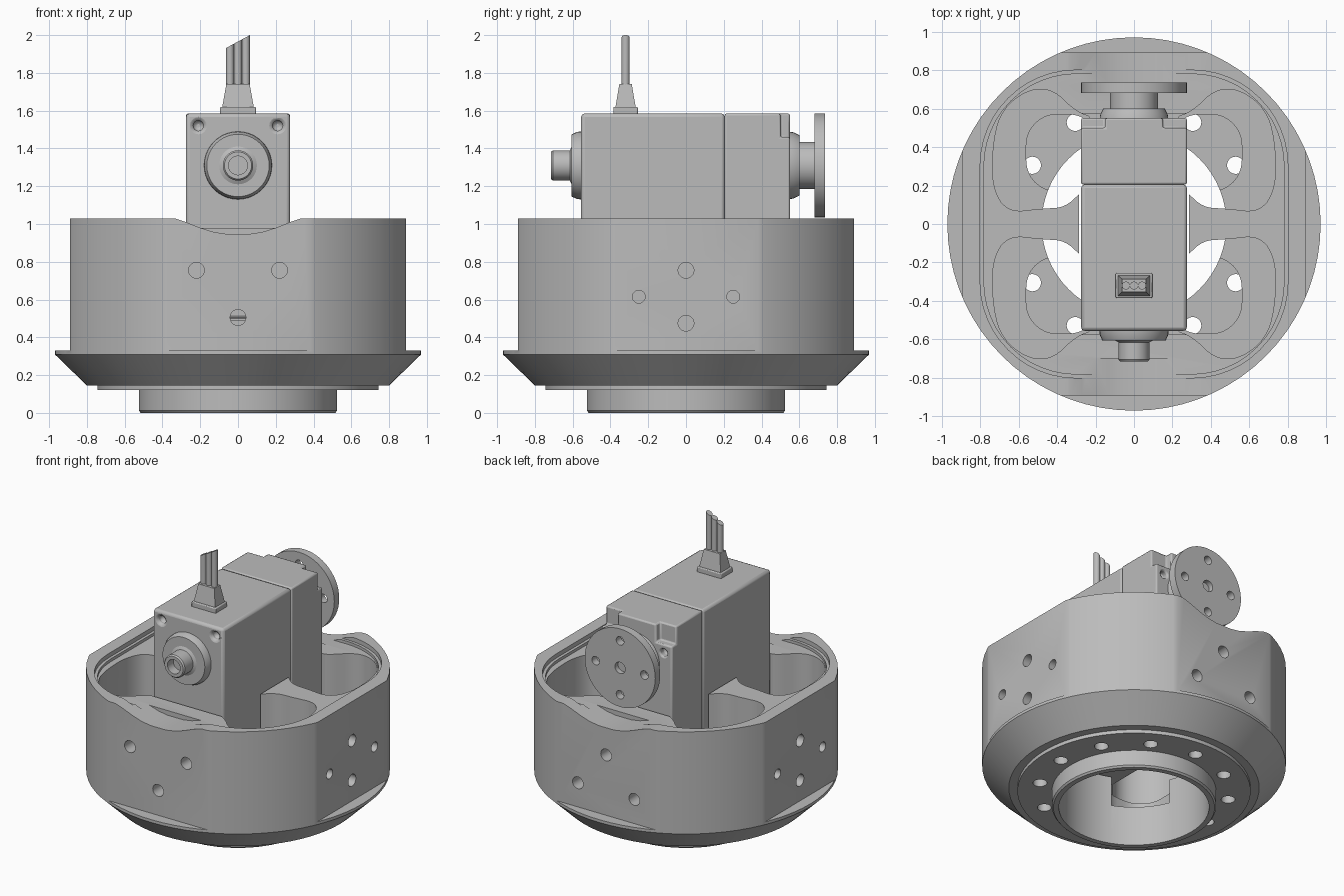
import bpy, bmesh
from math import sin, cos, pi

cube = bpy.data.objects.get("Cube")
if cube:
    bpy.data.objects.remove(cube, do_unlink=True)

grey = bpy.data.materials.new("plain grey")
grey.use_nodes = True
grey.diffuse_color = (0.5, 0.5, 0.5, 1)
grey.node_tree.nodes["Principled BSDF"].inputs["Base Color"].default_value = (0.5, 0.5, 0.5, 1)


def place(u, v, h, axis, origin):
    p = {"Z": (u, v, h), "Y": (v, h, u), "X": (h, u, v)}[axis]
    return [a + b for a, b in zip(p, origin)]


def loft(name, rings, axis="Z", origin=(0, 0, 0)):
    """Skin equal-length outlines [(points, height), ...] and cap both ends."""
    bm = bmesh.new()
    loops = [[bm.verts.new(place(u, v, h, axis, origin)) for u, v in pts] for pts, h in rings]
    n = len(loops[0])
    for a, b in zip(loops, loops[1:]):
        for i in range(n):
            j = (i + 1) % n
            bm.faces.new((a[i], a[j], b[j], b[i]))
    bm.faces.new(loops[0][::-1])
    bm.faces.new(loops[-1])
    bmesh.ops.recalc_face_normals(bm, faces=bm.faces)
    me = bpy.data.meshes.new(name)
    bm.to_mesh(me)
    bm.free()
    me.materials.append(grey)
    ob = bpy.data.objects.new(name, me)
    bpy.context.collection.objects.link(ob)
    return ob


def circle(r, n):
    return [(r * cos(2 * pi * i / n), r * sin(2 * pi * i / n)) for i in range(n)]


def lathe(name, profile, axis="Z", origin=(0, 0, 0), n=32):
    return loft(name, [(circle(r, n), h) for r, h in profile], axis, origin)


def prism(name, pts, lo, hi, axis="Z"):
    return loft(name, [(pts, lo), (pts, hi)], axis)


def rect(x0, x1, y0, y1):
    return [(x0, y0), (x1, y0), (x1, y1), (x0, y1)]


def rounded(x0, x1, y0, y1, r, n=8):
    pts = []
    for k, (cx, cy) in enumerate(rect(x0 + r, x1 - r, y0 + r, y1 - r)):
        for i in range(n + 1):
            a = pi + k * pi / 2 + i * pi / 2 / n
            pts.append((cx + r * cos(a), cy + r * sin(a)))
    return pts


def soften(pts, times=2):
    for _ in range(times):
        out = []
        for (ax, ay), (bx, by) in zip(pts, pts[1:] + pts[:1]):
            out += [(ax * .75 + bx * .25, ay * .75 + by * .25),
                    (ax * .25 + bx * .75, ay * .25 + by * .75)]
        pts = out
    return pts


def cut(target, cutter):
    cutter.hide_render = True
    mod = target.modifiers.new("cut", "BOOLEAN")
    mod.operation, mod.solver, mod.object = "DIFFERENCE", "EXACT", cutter
    bpy.context.view_layer.objects.active = target
    bpy.ops.object.modifier_apply(modifier=mod.name)
    bpy.data.objects.remove(cutter, do_unlink=True)


def drill(target, r, axis, origin, length, n=20):
    cut(target, lathe("drill", [(r, 0), (r, length)], axis, origin, n))


def bevel(ob, width, segments=2):
    mod = ob.modifiers.new("soft edges", "BEVEL")
    mod.width, mod.segments, mod.limit_method = width, segments, "ANGLE"


# Housing: flange and drum turned in one piece, then four flats
housing = lathe("housing", [(.515, 0), (.525, .012), (.525, .12), (.745, .12), (.745, .145),
                            (.8, .145), (.97, .31), (.97, 1.03)], n=72)
for lo, hi in ((-1.3, -.89), (.89, 1.3)):
    cut(housing, prism("flat", rect(lo, hi, -1.5, 1.5), .33, 1.3))
    cut(housing, prism("flat", rect(-1.5, 1.5, lo, hi), .33, 1.3))

# Stepped recess in the rim
cut(housing, prism("recess", rounded(-.8, .8, -.8, .8, .5, 12), 1.0, 1.3))
cut(housing, prism("recess", rounded(-.78, .78, -.78, .78, .48, 12), .98, 1.3))

# Shallow dips in the rim, front and back
half = [(.39, 1.035), (.33, 1.028), (.27, 1.008), (.2, .98), (.13, .958), (.06, .947)]
dip = [(z, x) for x, z in half] + [(z, -x) for x, z in half[::-1]]
dip = [(1.3, .39)] + dip + [(1.3, -.39)]
for y in (-1.1, .7):
    cut(housing, prism("dip", dip, y, y + .4, "Y"))

# Four corner pockets with a lower step, centre slot and bore
pocket = soften([(.2, .2), (.27, .17), (.36, .085), (.48, .08), (.66, .06), (.74, .2), (.73, .45),
                 (.68, .6), (.55, .7), (.42, .7), (.3, .58), (.2, .55)])
step = rounded(.18, .56, .17, .57, .16)
for sx in (-1, 1):
    for sy in (-1, 1):
        cut(housing, prism("pocket", [(x * sx, y * sy) for x, y in pocket], .45, 1.3))
        cut(housing, prism("step", [(x * sx, y * sy) for x, y in step], .28, .6))
cut(housing, prism("slot", rect(-.285, .285, -.575, .575), .49, 1.3))
drill(housing, .48, "Z", (0, 0, -.1), .65, 64)

# Bolt circle underneath
for i in range(12):
    a = i * pi / 6
    drill(housing, .045, "Z", (.61 * cos(a), .61 * sin(a), .06), .25)

# Mounting holes on the four flats
for x, z in ((-.22, .755), (.22, .755), (0, .505)):
    drill(housing, .042, "Y", (x, -1, z), .36 if x else .5)
for x, z in ((-.22, .5), (.22, .5), (0, .755)):
    drill(housing, .042, "Y", (x, .68, z), .4)
for x in (-1, .72):
    for y, z, r in ((0, .755, .042), (0, .475, .042), (-.25, .615, .034), (.25, .615, .034)):
        drill(housing, r, "X", (x, y, z), .28)

# Motor case in two halves
case = prism("motor_case", rect(.5, 1.585, -.275, .275), -.555, .205, "Y")
cap = prism("motor_cap", rect(.5, 1.585, -.275, .275), .205, .55, "Y")
for x in (-.21, .21):
    drill(case, .027, "Y", (x, -.6, 1.52), .09, 16)
    drill(cap, .027, "Y", (x, .5, 1.4), .1, 16)
    s = 1 if x > 0 else -1
    cut(cap, prism("corner", rect(1.46, 1.7, *sorted((s * .15, s * .4))), .5, .7, "Y"))
bevel(case, .018)
bevel(cap, .01)

# Front boss with hollow pivot
boss = lathe("front_boss", [(.18, -.55), (.178, -.575), (.165, -.605), (.1, -.605), (.08, -.615),
                            (.08, -.705), (.072, -.715)], "Y", (0, 0, 1.31), 40)
drill(boss, .05, "Y", (0, -.8, 1.31), .15)

# Rear boss, shaft and output disc
lathe("rear_boss", [(.18, .54), (.175, .57), (.16, .6), (.125, .6), (.125, .69)],
      "Y", (0, 0, 1.31), 40)
disc = lathe("output_disc", [(.275, .68), (.275, .735)], "Y", (0, 0, 1.31), 56)
for x, z in ((.19, 0), (-.19, 0), (0, .19), (0, -.19)):
    drill(disc, .03, "Y", (x, .6, 1.31 + z), .2)
drill(disc, .04, "Y", (0, .7, 1.31), .1)

# Cable plug on top
plug_y = -.32
plug_base = loft("plug_base", [(rect(-.095, .095, -.065, .065), 1.58),
                               (rect(-.095, .095, -.065, .065), 1.62)], "Z", (0, plug_y, 0))
bevel(plug_base, .006)
loft("plug", [(rect(-.085, .085, -.055, .055), 1.61),
              (rect(-.062, .062, -.033, .033), 1.74)], "Z", (0, plug_y, 0))

# Three wires trimmed on a slant
for i, x in enumerate((-.042, 0, .042)):
    wire = lathe(f"wire_{i + 1}", [(.021, 1.73), (.021, 2.0)], "Z", (x, plug_y, 0), 16)
    for v in wire.data.vertices:
        if v.co.z > 1.9:
            v.co.z = 1.966 + .54 * v.co.x

# Smooth shading with sharp edges kept
bpy.ops.object.select_all(action="DESELECT")
for ob in bpy.context.collection.objects:
    if ob.type == "MESH" and grey.name in ob.data.materials:
        ob.select_set(True)
        bpy.context.view_layer.objects.active = ob
bpy.ops.object.shade_smooth_by_angle(angle=pi / 7)
